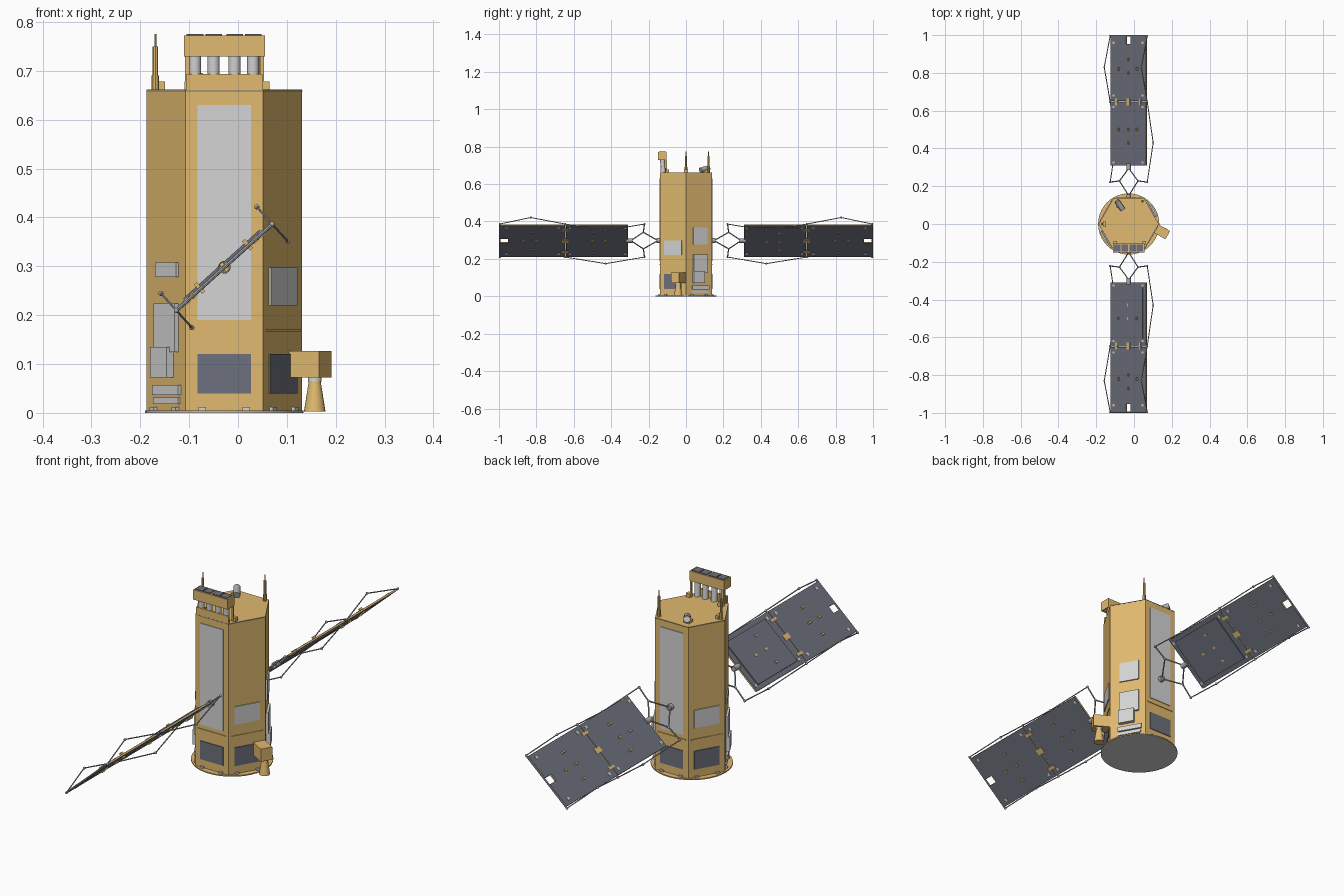
import bpy, bmesh, math
from mathutils import Matrix, Vector

if "Cube" in bpy.data.objects:
    bpy.data.objects.remove(bpy.data.objects["Cube"])

CX, R = -0.028, 0.159            # body centre and hexagon radius
AP = R * math.cos(math.pi / 6)   # distance from axis to each flat side


def colour(name, r, g, b):
    m = bpy.data.materials.new(name)
    m.diffuse_color = (r, g, b, 1)
    m.use_nodes = True
    m.node_tree.nodes["Principled BSDF"].inputs["Base Color"].default_value = m.diffuse_color
    return m


GOLD = colour("gold foil", 0.75, 0.49, 0.16)
GREY = colour("light grey", 0.66, 0.66, 0.66)
SLATE = colour("solar slate", 0.155, 0.165, 0.205)
STEEL = colour("strut grey", 0.40, 0.40, 0.40)

parts = {}   # part name -> (bmesh, material); repeated pieces share one object


def add(name, mat, verts, M):
    bm = parts.setdefault(name, (bmesh.new(), mat))[0]
    return bm, [bm.verts.new(M @ Vector(v)) for v in verts]


def prism(name, mat, pts, z0, z1, M=Matrix()):
    n = len(pts)
    bm, v = add(name, mat, [(x, y, z) for z in (z0, z1) for x, y in pts], M)
    bm.faces.new(v[:n])
    bm.faces.new(v[n:])
    for i in range(n):
        j = (i + 1) % n
        bm.faces.new((v[i], v[j], v[n + j], v[n + i]))


def box(name, mat, x, y, z, M=Matrix()):
    prism(name, mat, [(x[0], y[0]), (x[1], y[0]), (x[1], y[1]), (x[0], y[1])], z[0], z[1], M)


def rod(name, mat, p, q, r1, r2=None, seg=8, M=Matrix()):
    p, q = Vector(p), Vector(q)
    d = q - p
    T = M @ Matrix.Translation((p + q) / 2) @ d.to_track_quat('Z', 'Y').to_matrix().to_4x4()
    bm = parts.setdefault(name, (bmesh.new(), mat))[0]
    bmesh.ops.create_cone(bm, cap_ends=True, segments=seg, radius1=r1,
                          radius2=r1 if r2 is None else r2, depth=d.length, matrix=T)


def ball(name, mat, p, r, M=Matrix()):
    bm = parts.setdefault(name, (bmesh.new(), mat))[0]
    bmesh.ops.create_uvsphere(bm, u_segments=10, v_segments=6, radius=r,
                              matrix=M @ Matrix.Translation(p))


def ring(r, n):
    return [(CX + r * math.cos(2 * math.pi * i / n), r * math.sin(2 * math.pi * i / n)) for i in range(n)]


def side(deg):
    """Frame on a flat side: x outward, y along the side, z up."""
    return (Matrix.Translation((CX, 0, 0)) @ Matrix.Rotation(math.radians(deg), 4, 'Z')
            @ Matrix.Translation((AP, 0, 0)))


# hexagonal body and round base
prism("body", GOLD, ring(R, 6), 0.005, 0.658)
prism("body_top_rim", SLATE, ring(R + 0.0005, 6), 0.658, 0.660)
prism("body_lid", GOLD, ring(R, 6), 0.660, 0.662)
prism("base_underside", GREY, ring(0.162, 40), 0, 0.0015)
prism("base_plate", GOLD, ring(0.162, 40), 0.0015, 0.005)
for deg in range(-90, 270, 60):
    for t in (-0.045, 0.045):
        box("base_clips", GREY, (0, 0.008), (t - 0.008, t + 0.008), (0.004, 0.012), side(deg))

# panels on the flat sides
for deg in (-90, 90, -30, 150):
    S = side(deg)
    box("lower_dark_panels", SLATE, (-0.002, 0.003), (-0.055, 0.055), (0.04, 0.12), S)
    box("seam_strips", GOLD, (-0.002, 0.003), (-0.068, 0.068), (0.167, 0.172), S)
for deg in (-90, 90):
    box("tall_radiators", GREY, (-0.002, 0.003), (-0.055, 0.055), (0.19, 0.63), side(deg))
for deg in (-30, 150):
    box("small_radiators", GREY, (-0.002, 0.004), (-0.055, 0.055), (0.22, 0.298), side(deg))

# equipment boxes on the two remaining sides
for deg, top in ((30, 0.368), (210, 0.308)):
    S = side(deg)
    for x, y, z in ((0.005, (-0.036, 0.05), (0.278, top)),
                    (0.009, (-0.036, 0.05), (0.125, 0.224)),
                    (0.016, (-0.038, 0.03), (0.072, 0.135)),
                    (0.008, (-0.043, 0.062), (0.037, 0.057)),
                    (0.005, (-0.044, 0.058), (0.018, 0.031))):
        box("equipment_boxes", GREY, (-0.002, x), y, z, S)

# thruster pod
box("thruster_pod", GOLD, (-0.002, 0.071), (-0.025, 0.025), (0.072, 0.127), side(-30) @ Matrix.Translation((0, 0.052, 0)))
rod("thruster_nozzle", GOLD, (0.157, -0.042, 0.003), (0.157, -0.042, 0.066), 0.022, 0.012, 20)
rod("thruster_collar", GREY, (0.157, -0.042, 0.064), (0.157, -0.042, 0.073), 0.014, seg=20)

# instrument head on the roof front
box("head_apron", GOLD, (-0.105, 0.05), (-0.1375, -0.128), (0.66, 0.693))
box("head_box", GOLD, (-0.11, 0.055), (-0.15, -0.103), (0.729, 0.772))
for x in (-0.088, -0.05, -0.007, 0.031):
    rod("head_columns", GREY, (x, -0.122, 0.66), (x, -0.126, 0.731), 0.0125, seg=16)
    box("head_windows", SLATE, (x - 0.017, x + 0.017), (-0.145, -0.108), (0.77, 0.775))
for x in (-0.104, 0.049):
    box("head_posts", GOLD, (x - 0.004, x + 0.004), (-0.11, -0.102), (0.66, 0.73))
    box("head_post_feet", GOLD, (x - 0.005, x + 0.015), (-0.108, -0.09), (0.66, 0.678))

# whip antennas
for x, y in ((-0.169, 0), (0.045, 0.12)):
    rod("antennas", GOLD, (x, y, 0.66), (x, y, 0.69), 0.0075)
    rod("antennas", GOLD, (x, y, 0.69), (x, y, 0.75), 0.0055)
    rod("antennas", GOLD, (x, y, 0.75), (x, y, 0.775), 0.0022)
box("antenna_bracket", GOLD, (-0.163, -0.149), (-0.012, 0.012), (0.66, 0.678))

# star sensor lying on the roof
rod("star_sensor", STEEL, (-0.060, 0.077, 0.674), (-0.089, 0.120, 0.686), 0.014, seg=16)
rod("star_sensor_cap", GREY, (-0.089, 0.120, 0.686), (-0.091, 0.123, 0.687), 0.012, seg=16)
box("star_sensor_mount", GOLD, (-0.092, -0.066), (0.085, 0.112), (0.66, 0.674))

# two tilted solar wings: x across, y outward, z is the panel normal
W = Matrix.Translation((CX, 0, 0.298)) @ Matrix.Rotation(math.radians(-42), 4, 'Y')
for s in (1, -1):
    def P(u, y, n=0):
        return (u, s * y, n)

    inner = [(-0.125, 0.31), (0.125, 0.31), (0.125, 0.642), (-0.125, 0.642)]
    outer = [(-0.125, 0.65), (0.125, 0.65), (0.125, 0.994), (0.016, 0.994),
             (0.016, 0.952), (-0.016, 0.952), (-0.016, 0.994), (-0.125, 0.994)]
    for shape in (inner, outer):
        pts = [(u, s * y) for u, y in shape]
        prism("wing_cores", GOLD, pts, -0.003, 0.003, W)
        prism("solar_faces", SLATE, pts, 0.003, 0.004, W)
        prism("solar_faces", SLATE, pts, -0.004, -0.003, W)
    # raised plate, on opposite faces of the two wings
    n0 = -s * 0.006
    box("wing_raised_plates", SLATE, (-0.105, 0.105), (s * 0.335, s * 0.605), (n0 - 0.003, n0 + 0.003), W)
    # small fittings
    for u in (-0.103, 0.103):
        for y in (0.325, 0.62, 0.68, 0.96):
            box("corner_pads", GREY, (u - 0.006, u + 0.006), (s * y - 0.006, s * y + 0.006), (-0.006, 0.006), W)
    for u, y in ((0, 0.43), (0, 0.50), (-0.066, 0.50), (0.066, 0.50), (0, 0.80), (0, 0.87),
                 (-0.066, 0.82), (0.066, 0.82)):
        box("gold_tabs", GOLD, (u - 0.004, u + 0.004), (s * y - 0.008, s * y + 0.008), (-0.01, 0.015 if u else 0.011), W)
    for u, w in ((-0.085, 0.006), (0, 0.012), (0.085, 0.006)):
        box("wing_hinges", GOLD, (u - w, u + w), (s * 0.646 - 0.018, s * 0.646 + 0.018), (-0.006, 0.006), W)
    rod("hinge_bars", STEEL, P(-0.13, 0.646), P(0.13, 0.646), 0.003, M=W)
    rod("end_bars", STEEL, P(-0.13, 0.996), P(0.13, 0.996), 0.004, M=W)
    # bowed edge wires
    for e in (-0.132, 0.132):
        path = [P(e, 0.996), P(e, 0.83, 0.047), P(e, 0.646), P(e, 0.43, -0.047), P(e, 0.222)]
        for a, b in zip(path, path[1:]):
            rod("edge_wires", STEEL, a, b, 0.0025, seg=6, M=W)
        for p in path:
            ball("wire_joints", STEEL, p, 0.0055, W)
        # diamond yoke between body and panel
        k = P(e * 0.5, 0.228)
        rod("yoke_struts", STEEL, P(0, 0.15), k, 0.003, M=W)
        rod("yoke_struts", STEEL, k, P(0, 0.295), 0.003, M=W)
        rod("yoke_struts", STEEL, k, P(e, 0.222), 0.003, M=W)
        ball("wire_joints", STEEL, k, 0.0055, W)
    rod("wing_hubs", STEEL, P(0, 0.285), P(0, 0.32), 0.012, seg=14, M=W)
    rod("wing_roots", STEEL, P(0, 0.135), P(0, 0.157), 0.013, seg=14, M=W)

# turn every part into an object
SMOOTH = {"base_plate", "base_underside", "thruster_nozzle", "thruster_collar", "head_columns",
          "wire_joints", "wing_hubs", "wing_roots", "star_sensor"}
for name, (bm, mat) in parts.items():
    bmesh.ops.recalc_face_normals(bm, faces=bm.faces[:])
    me = bpy.data.meshes.new(name)
    bm.to_mesh(me)
    bm.free()
    me.materials.append(mat)
    ob = bpy.data.objects.new(name, me)
    bpy.context.collection.objects.link(ob)
    if name in SMOOTH:
        bpy.ops.object.select_all(action='DESELECT')
        ob.select_set(True)
        bpy.context.view_layer.objects.active = ob
        bpy.ops.object.shade_smooth_by_angle(angle=math.radians(40))
